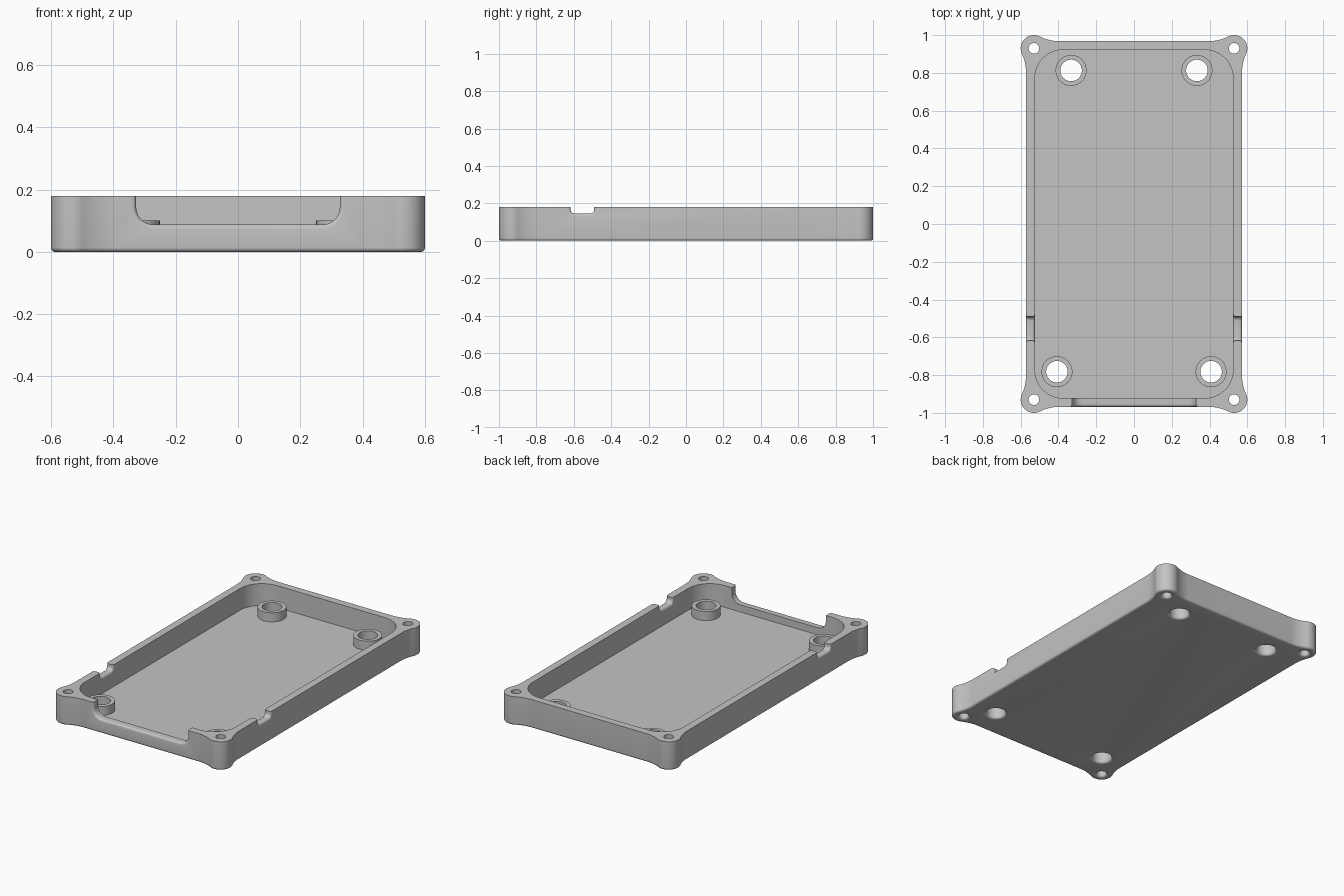
import bpy
import bmesh
from math import sin, cos, pi, sqrt, atan2

HALF_X, HALF_Y = 0.572, 0.968   # straight wall faces
LOBE_X, LOBE_Y, LOBE_R = 0.53, 0.93, 0.07
HEIGHT, FLOOR, BOSS_TOP = 0.18, 0.043, 0.10
FILLET, BLEND = 0.014, 0.23

if "Cube" in bpy.data.objects:
    bpy.data.objects.remove(bpy.data.objects["Cube"])

grey = bpy.data.materials.new("light_grey")
grey.use_nodes = True
colour = (0.55, 0.55, 0.55, 1)
grey.diffuse_color = colour
grey.node_tree.nodes["Principled BSDF"].inputs["Base Color"].default_value = colour


def arc(cx, cy, r, start, end, n):
    return [(cx + r * cos(start + (end - start) * i / n),
             cy + r * sin(start + (end - start) * i / n)) for i in range(n + 1)]


def four_way(quarter):
    """Mirror a first-quadrant path (from +x to +y) into a closed loop."""
    half = quarter + [(-x, y) for x, y in reversed(quarter)]
    return half + [(-x, -y) for x, y in half]


def outline(inset):
    """Case outline with round corner lobes blended into the walls."""
    r, blend = LOBE_R - inset, BLEND + inset

    def blend_centre(wall, lobe):
        gap = wall + BLEND - lobe
        return wall + BLEND, sqrt((BLEND + LOBE_R) ** 2 - gap ** 2)
    sx, drop = blend_centre(HALF_X, LOBE_X)
    ty, shift = blend_centre(HALF_Y, LOBE_Y)
    side = atan2(-drop, sx - LOBE_X)
    end = atan2(ty - LOBE_Y, -shift)
    path = arc(sx, LOBE_Y - drop, blend, pi, pi + side, 10)
    path[-1:] = arc(LOBE_X, LOBE_Y, r, side, end, 28)
    path += arc(LOBE_X - shift, ty, blend, end - pi, -pi / 2, 10)[1:]
    return four_way(path)


def loft(name, rings, closed=False):
    """Skin rings of 3D points; cap the ends unless the rings close on themselves."""
    bm = bmesh.new()
    loops = [[bm.verts.new(p) for p in ring] for ring in rings]
    pairs = list(zip(loops, loops[1:]))
    if closed:
        pairs.append((loops[-1], loops[0]))
    else:
        bm.faces.new(loops[0])
        bm.faces.new(loops[-1])
    for a, b in pairs:
        for i in range(len(a)):
            j = (i + 1) % len(a)
            bm.faces.new((a[i], a[j], b[j], b[i]))
    bmesh.ops.recalc_face_normals(bm, faces=bm.faces)
    mesh = bpy.data.meshes.new(name)
    bm.to_mesh(mesh)
    bm.free()
    mesh.materials.append(grey)
    obj = bpy.data.objects.new(name, mesh)
    bpy.context.collection.objects.link(obj)
    return obj


def circle(x, y, r, z, n=48):
    return [(x + r * cos(2 * pi * i / n), y + r * sin(2 * pi * i / n), z) for i in range(n)]


def lip(steps=6):
    """Quarter-round lip as (depth, flare) pairs, running inward."""
    return [(FILLET * (1 - cos(a)), FILLET * (1 - sin(a)))
            for a in (pi / 2 * i / steps for i in range(steps + 1))]


def smooth(obj):
    bpy.ops.object.select_all(action='DESELECT')
    obj.select_set(True)
    bpy.context.view_layer.objects.active = obj
    bpy.ops.object.shade_smooth_by_angle(angle=0.6)


def notch_cutter(name, place, half, bottom, radius, outer, inner, round_inside):
    """U-shaped opening lofted through a wall with rounded lips."""
    sections = [(outer + 0.05, FILLET)] + [(outer - d, f) for d, f in lip()]
    if round_inside:
        sections += [(inner + d, f) for d, f in reversed(lip())] + [(inner - 0.02, FILLET)]
    else:
        sections.append((inner - 0.02, 0))
    rings = []
    for depth, flare in sections:
        w, r, z = half + flare, radius + flare, bottom - flare
        u = [(-w, 0.3)] + arc(r - w, z + r, r, pi, 1.5 * pi, 8)
        u += arc(w - r, z + r, r, 1.5 * pi, 2 * pi, 8) + [(w, 0.3)]
        rings.append([place(along, depth, height) for along, height in u])
    return loft(name, rings)


# Case block with a rounded bottom edge
profile = lip() + [(HEIGHT, 0)]
case = loft("case", [[(x, y, z) for x, y in outline(inset)] for z, inset in profile])

# Cavity
cutters = []
cavity = four_way(arc(0.375, 0.772, 0.15, 0, pi / 2, 14))
cutters.append(loft("cavity_cutter", [[(x, y, z) for x, y in cavity] for z in (FLOOR, 0.3)]))

# Screw holes, flared underneath, and the raised bosses
bosses = []
corner_holes = [(sx * LOBE_X, sy * LOBE_Y, 0.028) for sx in (-1, 1) for sy in (-1, 1)]
boss_holes = [(s * x, y, 0.057) for s in (-1, 1) for x, y in ((0.333, 0.813), (0.408, -0.782))]
for x, y, r in corner_holes + boss_holes:
    rings = [circle(x, y, r + FILLET, -0.05)]
    rings += [circle(x, y, r + f, d) for d, f in lip()] + [circle(x, y, r, 0.3)]
    cutters.append(loft("hole_cutter", rings))
for x, y, r in boss_holes:
    bosses.append(loft("screw_boss", [circle(x, y, r, FLOOR), circle(x, y, 0.082, FLOOR),
                                      circle(x, y, 0.082, BOSS_TOP), circle(x, y, r, BOSS_TOP)],
                       closed=True))

# Front opening and the two side notches
cutters.append(notch_cutter("front_opening_cutter", lambda a, d, h: (a, -d, h),
                            0.327, 0.088, 0.055, HALF_Y, 0.922, False))
for s in (-1, 1):
    cutters.append(notch_cutter("side_notch_cutter", lambda a, d, h, s=s: (s * d, a - 0.554, h),
                                0.063, 0.145, 0.022, HALF_X, 0.525, True))

# Cut the case, then drop the helpers
for cutter in cutters:
    mod = case.modifiers.new("cut", 'BOOLEAN')
    mod.operation, mod.solver, mod.object = 'DIFFERENCE', 'EXACT', cutter
bpy.context.view_layer.update()
cut_mesh = bpy.data.meshes.new_from_object(case.evaluated_get(bpy.context.evaluated_depsgraph_get()))
case.modifiers.clear()
case.data = cut_mesh
for cutter in cutters:
    bpy.data.objects.remove(cutter)
for obj in [case] + bosses:
    smooth(obj)
